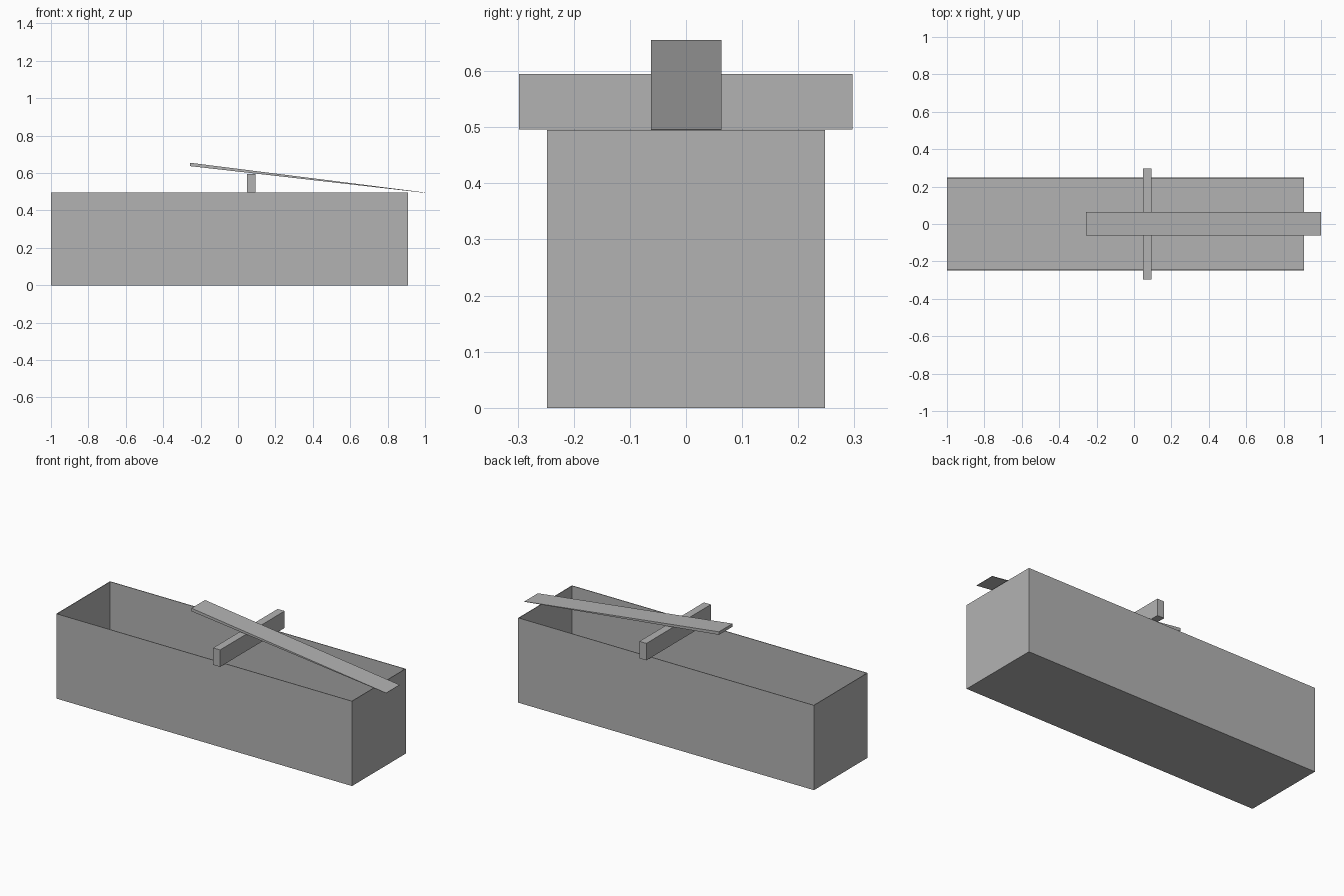
import bpy, bmesh

if "Cube" in bpy.data.objects:
    bpy.data.objects.remove(bpy.data.objects["Cube"])

grey = bpy.data.materials.new("plain grey")
grey.diffuse_color = (0.45, 0.45, 0.45, 1)
grey.use_nodes = True
grey.node_tree.nodes["Principled BSDF"].inputs["Base Color"].default_value = grey.diffuse_color


def prism(name, profile, y0, y1):
    """Extrude an x-z profile from y0 to y1."""
    bm = bmesh.new()
    face = bm.faces.new([bm.verts.new((x, y0, z)) for x, z in profile])
    new = bmesh.ops.extrude_face_region(bm, geom=[face])["geom"]
    verts = [v for v in new if isinstance(v, bmesh.types.BMVert)]
    bmesh.ops.translate(bm, verts=verts, vec=(0, y1 - y0, 0))
    bmesh.ops.recalc_face_normals(bm, faces=bm.faces)
    mesh = bpy.data.meshes.new(name)
    bm.to_mesh(mesh)
    bm.free()
    mesh.materials.append(grey)
    obj = bpy.data.objects.new(name, mesh)
    bpy.context.collection.objects.link(obj)
    return obj


def rect(x0, x1, z0, z1):
    return [(x0, z0), (x1, z0), (x1, z1), (x0, z1)]


# Open trough: a box without its lid, given thin walls
trough = prism("trough", rect(-1.0, 0.91, 0, 0.495), -0.248, 0.248)
bm = bmesh.new()
bm.from_mesh(trough.data)
lid = [f for f in bm.faces if f.normal.z > 0.9]
bmesh.ops.delete(bm, geom=lid, context='FACES')
bm.to_mesh(trough.data)
bm.free()
walls = trough.modifiers.new("walls", 'SOLIDIFY')
walls.thickness = 0.004
walls.offset = -1
walls.use_even_offset = True

# Crossbar resting on the rim
prism("crossbar", rect(0.048, 0.093, 0.496, 0.595), -0.298, 0.297)

# Sloping plank that tapers to a thin edge
prism("plank", [(-0.257, 0.637), (1.0, 0.494), (1.0, 0.496), (-0.257, 0.655)],
      -0.062, 0.063)
